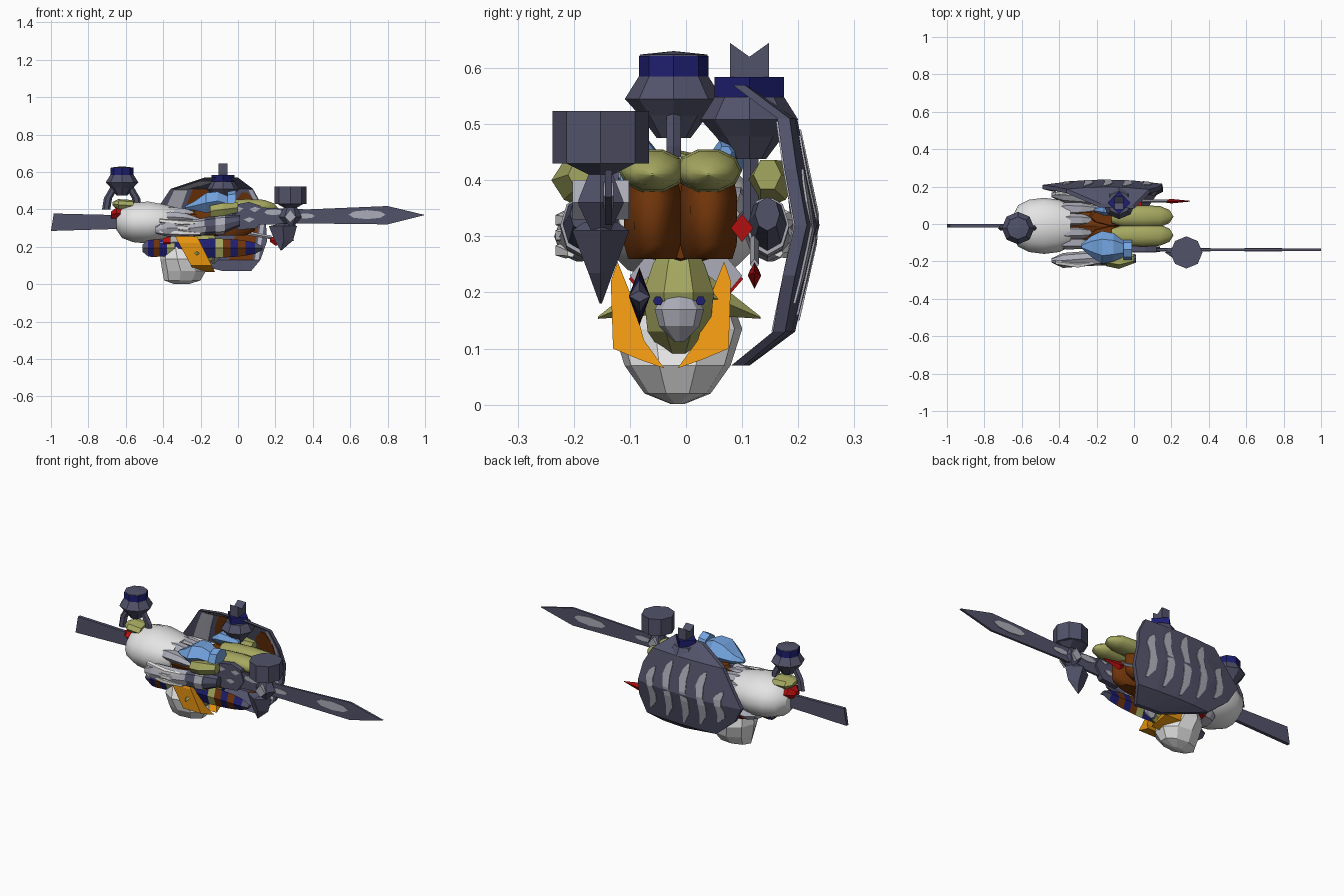
import bpy, math
from mathutils import Vector


def lin(c):
    return c / 12.92 if c <= 0.04045 else ((c + 0.055) / 1.055) ** 2.4


def mat(name, r, g, b):
    m = bpy.data.materials.new(name)
    m.diffuse_color = (lin(r / 255), lin(g / 255), lin(b / 255), 1)
    return m


SLATE = mat("dark_slate", 82, 82, 106)
GREY = mat("light_grey", 172, 172, 184)
WHITE = mat("off_white", 228, 228, 228)
NAVY = mat("navy", 30, 30, 112)
OLIVE = mat("olive", 165, 168, 96)
BROWN = mat("brown", 110, 52, 10)
ORANGE = mat("orange", 236, 152, 16)
BLUE = mat("light_blue", 116, 164, 224)
RED = mat("red", 180, 14, 14)


def mesh(name, verts, faces, *mats):
    me = bpy.data.meshes.new(name)
    me.from_pydata(verts, [], faces)
    for m in mats:
        me.materials.append(m)
    o = bpy.data.objects.new(name, me)
    bpy.context.collection.objects.link(o)
    bpy.context.view_layer.objects.active = o
    o.select_set(True)
    bpy.ops.object.mode_set(mode='EDIT')
    bpy.ops.mesh.select_all(action='SELECT')
    bpy.ops.mesh.normals_make_consistent(inside=False)
    bpy.ops.object.mode_set(mode='OBJECT')
    o.select_set(False)
    return o


def loft(name, axis, rings, n, *mats, turn=0.0, smooth=False):
    """Rings (x, y, z, ra, rb): along x the radii are y,z; along z they are x,y; along y x,z."""
    V, F = [], []
    for x, y, z, a, b in rings:
        for i in range(n):
            t = turn + 2 * math.pi * i / n
            p, q = a * math.cos(t), b * math.sin(t)
            V.append({'x': (x, y + p, z + q), 'z': (x + p, y + q, z), 'y': (x + p, y, z + q)}[axis])
    for r in range(len(rings) - 1):
        for i in range(n):
            j = (i + 1) % n
            F.append((r * n + i, r * n + j, (r + 1) * n + j, (r + 1) * n + i))
    F += [tuple(range(n)), tuple(range((len(rings) - 1) * n, len(rings) * n))]
    o = mesh(name, V, F, *mats)
    if smooth:
        for p in o.data.polygons:
            p.use_smooth = len(p.vertices) == 4
    return o


def prism(name, A, B, m):
    """Closed solid between two matching outlines."""
    n = len(A)
    F = [tuple(range(n)), tuple(range(n, 2 * n))]
    F += [(i, (i + 1) % n, n + (i + 1) % n, n + i) for i in range(n)]
    return mesh(name, A + B, F, m)


def plate(name, prof, y, t, m):
    """Flat x,z outline extruded along y."""
    return prism(name, [(x, y - t / 2, z) for x, z in prof], [(x, y + t / 2, z) for x, z in prof], m)


E = 0.002

# boots (soles up), brown shafts
for s, side in ((-1, "left"), (1, "right")):
    y = -0.01 + s * 0.05
    loft("boot_foot_" + side, 'x', [(-0.12, y, 0.415, .035, .025), (-0.06, y, 0.415, .055, .037),
         (0.05, y, 0.417, .06, .04), (0.14, y, 0.417, .056, .036), (0.19, y, 0.412, .035, .022),
         (0.21, y, 0.41, E, E)], 10, OLIVE, smooth=True)
    loft("boot_shaft_" + side, 'z', [(-0.09, y, 0.26, .13, .045), (-0.08, y, 0.285, .17, .053),
         (-0.08, y, 0.37, .17, .054), (-0.09, y, 0.40, .14, .048)], 10, BROWN, smooth=True)

# upside-down head: face, nose, ears, eyes, hair, cap
loft("face", 'z', [(-0.23, -0.013, 0.09, .05, .03), (-0.21, -0.013, 0.13, .085, .06), (-0.19, -0.013, 0.2, .09, .068),
     (-0.19, -0.013, 0.25, .075, .05), (-0.2, -0.013, 0.30, .05, .02)], 8, OLIVE, turn=.39)
loft("nose", 'z', [(-0.13, -0.012, 0.112, .008, .008), (-0.125, -0.012, 0.14, .03, .036), (-0.12, -0.012, 0.17, .032, .044),
     (-0.13, -0.012, 0.19, .025, .03), (-0.135, -0.012, 0.203, .008, .01)], 8, GREY)
for s, side in ((-1, "left"), (1, "right")):
    c = -0.012
    loft("ear_" + side, 'y', [(-0.22, c + s * .04, 0.2, .05, .04), (-0.22, c + s * .145, 0.155, E, E)], 4, OLIVE)
    loft("eye_" + side, 'x', [(-0.12, c + s * .038, 0.185, .009, .009), (-0.106, c + s * .038, 0.185, .009, .009)], 6, NAVY)
    c = -0.027
    lock = ((.107, .22), (.095, .255), (.065, .18), (.048, .115), (.012, .065), (.055, .08), (.103, .10))
    prism("hair_lock_" + side, [(-.13 - (z - .08) * .5, c + s * d, z) for d, z in lock],
          [(-.24 - (z - .08) * .55, c + s * d, z) for d, z in lock], ORANGE)
loft("head_cap", 'z', [(-0.30, -0.015, 0.001, .04, .012), (-0.295, -0.015, 0.02, .10, .06), (-0.285, -0.015, 0.07, .12, .096),
     (-0.305, -0.015, 0.135, .11, .117), (-0.32, -0.012, 0.2, .085, .09)], 9, WHITE, turn=.35, smooth=False)

# rounded white torso shell and trailing claws
loft("torso_shell", 'x', [(-0.65, -0.01, 0.33, .05, .04), (-0.62, -0.01, 0.33, .11, .085), (-0.56, -0.01, 0.33, .14, .108),
     (-0.48, -0.01, 0.33, .15, .115), (-0.40, -0.01, 0.33, .14, .10), (-0.34, -0.01, 0.33, .11, .085)], 14, WHITE, smooth=True)
loft("torso_core", 'x', [(-0.4, -0.01, 0.32, .10, .08), (-0.2, -0.01, 0.32, .1, .075), (-0.1, -0.01, 0.32, .09, .06)], 8, BROWN)
for i, (y, z) in enumerate(((-.10, .36), (-.045, .385), (.02, .385), (.08, .36))):
    loft("claw_%d" % i, 'x', [(-0.43, y, z, .025, .028), (-0.36, y, z, .036, .032), (-0.28, y, z - .005, .034, .028),
         (-0.2, y, z - .02, .016, .012)], 6, GREY)

# side hands with fingers, slate wrists, olive cuffs and blue pads
for s, side in ((-1, "left"), (1, "right")):
    y = -0.02 + s * 0.165
    loft("arm_" + side, 'x', [(-0.44, y + s * .01, 0.29, .012, .02), (-0.38, y + s * .01, 0.30, .04, .045),
         (-0.25, y, 0.30, .04, .045), (-0.17, y, 0.31, .036, .045)], 8, GREY)
    loft("wrist_" + side, 'x', [(-0.18, y, 0.31, .036, .048), (-0.08, y, 0.32, .036, .05),
         (0.01, y, 0.34, .022, .03)], 8, SLATE)
    loft("wrist_band_" + side, 'x', [(-0.12, y, 0.315, .039, .053), (-0.07, y, 0.32, .039, .053)], 8, GREY)
    for k in range(3):
        loft("finger_%s_%d" % (side, k), 'x', [(-0.42, y + s * .02, .28 + k * .03, .012, .012),
             (-0.3, y + s * .035, .275 + k * .027, .016, .015), (-0.2, y + s * .02, .27 + k * .03, .008, .008)], 5, WHITE)
    loft("cuff_" + side, 'x', [(-0.15, y, 0.39, .04, .035), (-0.08, y + s * .01, 0.40, .045, .04),
         (0.0, y, 0.41, .025, .03)], 6, OLIVE)
loft("blue_pad_left", 'x', [(-0.28, -0.12, 0.41, .012, .01), (-0.23, -0.12, 0.42, .055, .03),
     (-0.17, -0.125, 0.435, .088, .062), (-0.11, -0.125, 0.445, .075, .058), (-0.05, -0.13, 0.43, .045, .045)], 6, BLUE)
loft("blue_band_left", 'x', [(-0.055, -0.137, 0.435, .055, .06), (-0.01, -0.137, 0.435, .055, .068)], 8, BLUE)
loft("blue_pad_right", 'x', [(-0.21, 0.075, 0.43, .01, .01), (-0.16, 0.08, 0.445, .035, .035),
     (-0.08, 0.075, 0.45, .03, .025), (-0.04, 0.07, 0.45, .012, .012)], 6, BLUE)

# long diamond-section club: colour bands by position
xs = (-.51, -.48, -.45, -.42, -.38, -.34, -.28, -.16, -.12, -.08, -.04, 0, .04, .09, .13)
hs = (.02, .045, .048, .045, .045, .045, .045, .05, .052, .05, .048, .045, .04, .03, .01)
o = loft("belt_club", 'x', [(x, -.083, .193, .019, h) for x, h in zip(xs, hs)], 4, NAVY, BROWN, SLATE, OLIVE)
bands = (2, 0, 1, 0, 3, 0, 0, 0, 3, 1, 0, 1, 0, 2)
for i, p in enumerate(o.data.polygons):
    p.material_index = bands[min(i // 4, 13)]
loft("waist", 'x', [(-0.47, 0.0, .22, .06, .03), (-0.43, 0.0, .22, .09, .04), (-0.25, 0.0, .23, .1, .05)], 8, GREY)
loft("waist_red_band", 'x', [(-0.40, 0.0, .222, .1, .046), (-0.36, 0.0, .224, .102, .048)], 8, RED)

# flat bar on the left, long blade on the right
plate("left_bar", [(-1, .285), (-.985, .378), (-.66, .37), (-.5, .365), (-.5, .30), (-.66, .295)], -0.01, .018, SLATE)
V = [(-0.1, .36), (0.0, .415), (0.37, .40), (0.8, .418), (1.0, .37), (0.8, .32), (0.37, .325), (0.0, .315)]
plate("long_blade", V, -0.138, .012, SLATE)
for k, (x, z, a, b) in enumerate(((.69, .372, .10, .024), (.36, .365, .05, .014), (.19, .385, .05, .016))):
    plate("blade_shine_%d" % k, [(x + a * math.cos(t * .785), z + b * math.sin(t * .785)) for t in range(8)],
          -0.138, .018, GREY)
plate("blade_guard", [(-.04, .42), (0.06, .44), (0.12, .42), (0.14, .36), (.1, .30), (0, .29)], -0.135, .03, SLATE)
for k, (x, z) in enumerate(((0, .40), (.06, .345), (.09, .40))):
    plate("guard_patch_%d" % k, [(x - .03, z), (x, z + .014), (x + .03, z + .004), (x, z - .014)], -0.135, .036, GREY)

# hammer head with neck and spike
hx, hy = 0.28, -0.152
loft("hammer_head", 'z', [(hx, hy, .43, .086, .086), (hx, hy, .523, .086, .086)], 8, SLATE)
loft("hammer_neck", 'z', [(hx, hy, .31, .02, .02), (hx, hy, .36, .06, .048), (hx, hy, .41, .035, .025),
     (hx, hy, .432, .075, .075)], 6, SLATE)
plate("neck_shine", [(.25, .36), (.28, .4), (.31, .36), (.28, .33)], hy, .1, GREY)
loft("hammer_spike", 'z', [(.23, hy, .18, E, E), (.245, hy, .235, .05, .022), (.24, hy, .31, .075, .051),
     (.26, hy, .325, .03, .03)], 4, SLATE)

# two knobs with navy rings: left is eight-sided, right has a square ring
for name, x, y, z, n in (("knob_left", -.62, -.022, .575, 8), ("knob_right", -.08, .113, .538, 4)):
    loft(name + "_orb", 'z', [(x, y, z - .1, .03, .03), (x, y, z - .06, .06, .06), (x, y, z - .03, .087, .087),
         (x, y, z + .01, .062, .062)], 8, SLATE)
    loft(name + "_ring", 'z', [(x, y, z, .062, .062), (x, y, z + .046, .062, .062)], n, NAVY)
loft("knob_left_cap", 'z', [(-.62, -.022, .615, .062, .062), (-.62, -.022, .624, .06, .06), (-.62, -.022, .63, E, E)], 8, SLATE)
for s in (-1, 1):
    loft("knob_left_prong_%d" % s, 'z', [(-.62 + s * .085, -.022, .40, .022, .015), (-.62 + s * .075, -.022, .46, .022, .015),
         (-.62 + s * .04, -.022, .52, .022, .015)], 6, SLATE)
c = [(-.035, .58), (-.035, .645), (0, .62), (.035, .645), (.035, .58)]
prism("knob_right_crown", [(-.105, .113 + d, z) for d, z in c], [(-.055, .113 + d, z) for d, z in c], SLATE)
loft("knob_right_stem", 'z', [(-.08, .115, .32, .016, .016), (-.08, .115, .46, .016, .016)], 6, SLATE)

# red details and olive collar under the left knob
loft("red_mark", 'x', [(-.68, -.02, .37, .02, .02), (-.65, -.02, .38, .06, .035), (-.6, -.02, .37, .06, .04)], 6, RED)
loft("olive_collar", 'x', [(-.67, -.02, .43, .03, .01), (-.64, -.02, .425, .06, .03), (-.56, -.02, .42, .06, .03)], 8, OLIVE)
loft("red_buckle", 'x', [(-.05, .1, .315, .02, .025), (0.04, .1, .315, .02, .025)], 4, RED)
loft("dart_shaft", 'x', [(-.1, .122, .30, .008, .012), (.18, .122, .25, .008, .01)], 4, GREY)
loft("dart_tip", 'x', [(.17, .122, .24, .008, .012), (.2, .122, .23, .012, .024), (.3, .122, .235, E, E)], 4, RED)


# curved shield
def bend(x, z, d=0.0):
    pts = [(.05, .10), (.07, .115), (.13, .195), (.32, .238), (.51, .198), (.57, .11), (.6, .1)]
    for (z0, y0), (z1, y1) in zip(pts, pts[1:]):
        if z <= z1:
            y = y0 + (y1 - y0) * (z - z0) / (z1 - z0)
            break
    return Vector((x, y - .25 * (x + .15) ** 2 + d, z))


def curved(name, rows, d0, d1, m):
    """Rows (z, x0, x1) follow the shield bend, between offsets d0 and d1."""
    n = 5
    V = [bend(a + (b - a) * i / (n - 1), z, d) for d in (d0, d1) for z, a, b in rows for i in range(n)]
    R, H, F = len(rows), n * len(rows), []
    for r in range(R - 1):
        for i in range(n - 1):
            q = [r * n + i, r * n + i + 1, (r + 1) * n + i + 1, (r + 1) * n + i]
            F += [tuple(q), tuple(k + H for k in q)]
    rim = list(range(n)) + [r * n + n - 1 for r in range(1, R)]
    rim += [(R - 1) * n + i for i in range(n - 2, -1, -1)] + [r * n for r in range(R - 2, 0, -1)]
    F += [(a, b, b + H, a + H) for a, b in zip(rim, rim[1:] + rim[:1])]
    return mesh(name, V, F, m)


curved("shield", [(.07, -.08, .07), (.13, -.32, .12), (.23, -.44, .155), (.32, -.49, .15), (.42, -.42, .13),
                  (.51, -.36, .08), (.57, -.18, .0)], -.022, 0, SLATE)
curved("lining_brown_left", [(.32, -.29, -.2), (.44, -.27, -.15), (.51, -.24, -.16)], -.026, -.021, BROWN)
curved("lining_brown_right", [(.13, -.05, .08), (.32, .0, .11), (.44, -.02, .09), (.49, .02, .05)], -.026, -.021, BROWN)
curved("lining_grey_left", [(.32, -.42, -.33), (.42, -.38, -.30), (.505, -.34, -.27), (.55, -.2, -.12)], -.026, -.021, GREY)
curved("lining_grey_right", [(.13, .09, .11), (.32, .12, .14), (.42, .1, .12), (.505, .055, .075)], -.026, -.021, GREY)
# wavy stripes on the outer face, clear of the rim
for k, (x, z, h) in enumerate(((-.36, .30, .09), (-.25, .32, .15), (-.145, .32, .17), (-.04, .32, .16), (.065, .30, .12))):
    rows = []
    for u, v in ((-1, .25), (-.6, .9), (-.2, 1), (.1, .8), (.5, 1), (.8, .8), (1, .2)):
        m, w = x + .02 * math.sin(3 * u) - .02 * u, .023 * v
        rows.append((z + h * u, m - w, m + w))
    curved("shield_stripe_%d" % k, rows, -.002, .003, GREY)
